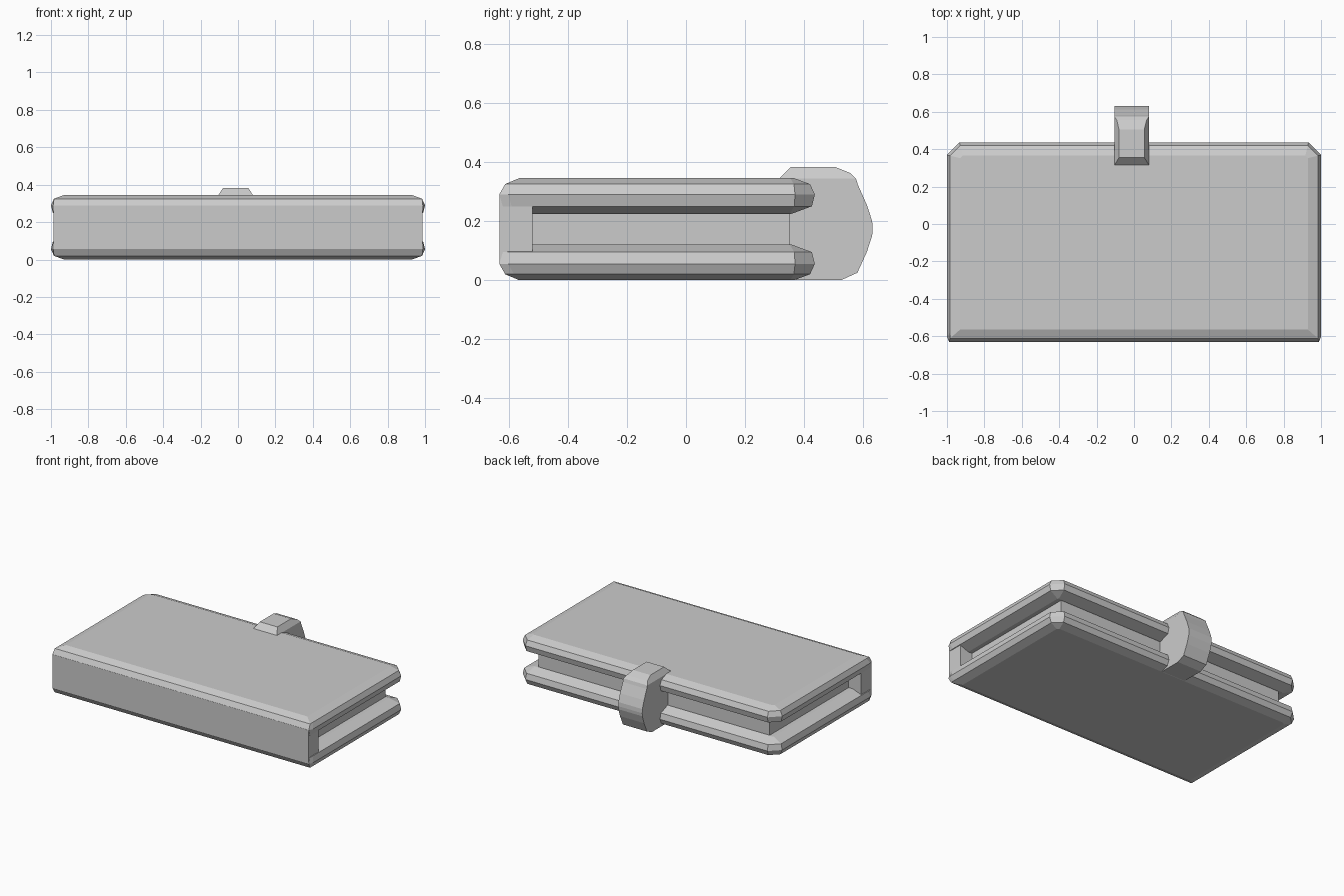
import bpy, bmesh

if "Cube" in bpy.data.objects:
    bpy.data.objects.remove(bpy.data.objects["Cube"])

H = 0.345           # overall cover thickness
FRONT, BACK = -0.632, 0.436


def finish(name, bm):
    bmesh.ops.recalc_face_normals(bm, faces=bm.faces[:])
    me = bpy.data.meshes.new(name)
    bm.to_mesh(me)
    bm.free()
    ob = bpy.data.objects.new(name, me)
    bpy.context.collection.objects.link(ob)
    return ob


def box(name, lo, hi):
    bm = bmesh.new()
    bmesh.ops.create_cube(bm, size=1)
    for v in bm.verts:
        v.co = [lo[i] + (v.co[i] + 0.5) * (hi[i] - lo[i]) for i in range(3)]
    return finish(name, bm)


def cover(name, flip):
    """Rounded board lofted from inset outlines; only the back corners are cut."""
    # z, inset on the sides and back, inset at the spine
    levels = [(0.345, 0.07, 0.067), (0.325, 0.016, 0.02), (0.29, 0.0, 0.0),
              (0.25, 0.01, 0.012), (0.224, 0.08, 0.06)]
    bm = bmesh.new()
    rings = []
    for z, d, s in levels:
        c = 0.065 * (1 - d / 0.085) + 0.002
        w, yb, yf = 1 - d, BACK - d, FRONT + s
        xf = min(w, 0.988)
        pts = [(-xf, yf), (xf, yf), (w, yf + 0.03), (w, yb - c),
               (w - c, yb), (c - w, yb), (-w, yb - c), (-w, yf + 0.03)]
        rings.append([bm.verts.new((x, y, H - z if flip else z)) for x, y in pts])
    for a, b in zip(rings, rings[1:]):
        for i in range(len(a)):
            j = (i + 1) % len(a)
            bm.faces.new((a[i], a[j], b[j], b[i]))
    bm.faces.new(rings[0])
    bm.faces.new(rings[-1])
    return finish(name, bm)


def profile(name, pts, x_mid, half):
    """Extrude a (y, z, side inset) outline across x."""
    bm = bmesh.new()
    a, b = ([bm.verts.new((x_mid + s * (half - d), y, z)) for y, z, d in pts]
            for s in (-1, 1))
    for i in range(len(pts)):
        j = (i + 1) % len(pts)
        bm.faces.new((a[i], a[j], b[j], b[i]))
    caps = [bm.faces.new(a), bm.faces.new(b)]
    bmesh.ops.triangulate(bm, faces=caps)
    return finish(name, bm)


# Boards, spine and page block
cover("top_cover", False)
cover("bottom_cover", True)
box("spine", (-0.986, FRONT, 0.056), (0.986, -0.52, 0.289))
box("page_block", (-0.89, -0.53, 0.115), (0.89, 0.35, 0.23))

# Clasp: C-shaped strap and its bevelled top
strap = [(0.315, 0.344), (0.575, 0.344), (0.582, 0.322), (0.612, 0.255),
         (0.63, 0.2), (0.632, 0.172), (0.63, 0.15), (0.612, 0.095),
         (0.58, 0.025), (0.525, 0.0), (0.37, 0.001), (0.35, 0.123),
         (0.553, 0.125), (0.57, 0.173), (0.553, 0.224), (0.35, 0.224),
         (0.35, 0.3)]
profile("clasp_strap", [(y, z, 0) for y, z in strap], -0.0125, 0.0925)
profile("clasp_top", [(0.315, 0.344, 0), (0.355, 0.383, 0.025),
                      (0.505, 0.383, 0.025), (0.555, 0.363, 0.013),
                      (0.575, 0.344, 0)], -0.0125, 0.0925)
